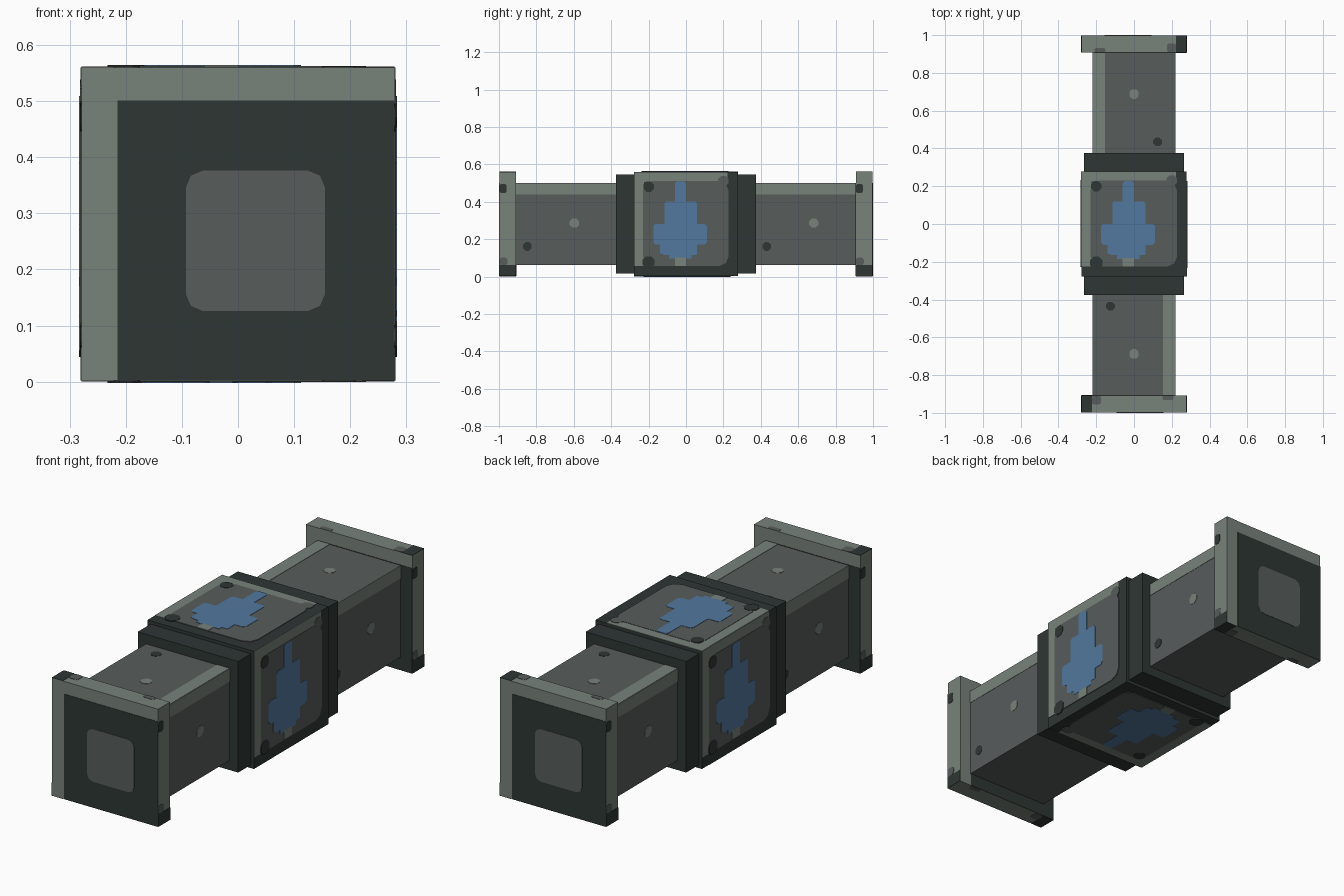
import bpy, math
from mathutils import Matrix, Vector

if "Cube" in bpy.data.objects:
    bpy.data.objects.remove(bpy.data.objects["Cube"])

MID = 0.281          # height of the long axis
STEP = 0.0015        # thickness of one painted layer


def material(name, rgb):
    m = bpy.data.materials.new(name)
    m.diffuse_color = (*rgb, 1)
    m.use_nodes = True
    m.node_tree.nodes["Principled BSDF"].inputs["Base Color"].default_value = m.diffuse_color
    return m


LIGHT = material("pale_grey_green", (0.188, 0.223, 0.198))
DARK = material("dark_slate", (0.027, 0.037, 0.034))
GREY = material("mid_grey", (0.095, 0.107, 0.105))
BLUE = material("blue", (0.084, 0.188, 0.342))

TURN = {"front": Matrix.Identity(3), "back": Matrix.Rotation(math.pi, 3, 'Z')}

# right, up and outward directions of each box face
FACES = {
    "right": ((0, 1, 0), (0, 0, 1), (1, 0, 0)),
    "left": ((0, -1, 0), (0, 0, 1), (-1, 0, 0)),
    "top": ((1, 0, 0), (0, 1, 0), (0, 0, 1)),
    "bottom": ((1, 0, 0), (0, -1, 0), (0, 0, -1)),
    "outer": ((1, 0, 0), (0, 0, 1), (0, -1, 0)),
    "inner": ((-1, 0, 0), (0, 0, 1), (0, 1, 0)),
}


def make(name, verts, faces, mat, end):
    verts = [TURN[end] @ v + Vector((0, 0, MID)) for v in verts]
    me = bpy.data.meshes.new(name)
    me.from_pydata(verts, [], faces)
    me.materials.append(mat)
    bpy.context.collection.objects.link(bpy.data.objects.new(name, me))


def box(name, half, y0, y1, mat, end="front"):
    v = [Vector((x, y, z)) for x in (-half, half) for y in (y0, y1) for z in (-half, half)]
    f = [(0, 1, 3, 2), (4, 6, 7, 5), (0, 4, 5, 1), (2, 3, 7, 6), (0, 2, 6, 4), (1, 5, 7, 3)]
    make(name, v, f, mat, end)


def plate(name, outline, face, dist, mat, layer=1, cy=0.0, end="front"):
    """Thin painted plate lying on a box face, outline counter-clockwise."""
    r, u, n = (Vector(a) for a in FACES[face])
    c = Vector((0, cy, 0)) if face not in ("outer", "inner") else Vector()
    k = len(outline)
    v = [c + r * a + u * b + n * (dist + h) for h in (0, STEP * layer) for a, b in outline]
    f = [tuple(range(k, 2 * k))]
    f += [(i, (i + 1) % k, k + (i + 1) % k, k + i) for i in range(k)]
    make(name, v, f, mat, end)


def rect(a0, a1, b0, b1, cut=0.0):
    if not cut:
        return [(a0, b0), (a1, b0), (a1, b1), (a0, b1)]
    q = cut * 0.3
    out = []
    for x, y, sx, sy in ((a0, b0, 1, 1), (a1, b0, -1, 1), (a1, b1, -1, -1), (a0, b1, 1, -1)):
        corner = [(x, y + sy * cut), (x + sx * q, y + sy * q), (x + sx * cut, y)]
        out += corner if sx * sy > 0 else corner[::-1]
    return out


def dot(a, b, r=0.027):
    return [(a + r * math.cos(t * math.pi / 4 + math.pi / 8),
             b + r * math.sin(t * math.pi / 4 + math.pi / 8)) for t in range(8)]


# centre block with a framed window on each side
H = 0.279
box("centre_block", H, -H, H, DARK)
blob = [(-.09, -.185), (.03, -.185), (.03, -.165), (.06, -.165), (.06, -.11), (.10, -.11),
        (.112, -.095), (.112, -.01), (.10, 0), (.06, 0), (.06, .11), (.05, .12), (0, .12),
        (0, .215), (-.01, .228), (-.05, .228), (-.06, .215), (-.06, .12), (-.105, .12),
        (-.115, .11), (-.115, 0), (-.165, 0), (-.175, -.01), (-.175, -.095), (-.165, -.11),
        (-.14, -.11), (-.14, -.155), (-.115, -.165), (-.09, -.165)]
for face in ("right", "left", "top", "bottom"):
    def paint(part, shape, mat, layer):
        plate(f"block_{face}_{part}", shape, face, H, mat, layer)
    paint("edge_left", rect(-H, -.225, -.225, H), LIGHT, 1)
    paint("edge_top", rect(-.225, .222, .225, H), LIGHT, 1)
    paint("panel", rect(-.23, .227, -.225, .23, .05), GREY, 2)
    paint("corner_patch", dot(.2, .23, .03), GREY, 2)
    paint("lower_stripe", rect(-.06, 0, -.225, -.18), LIGHT, 3)
    paint("window", blob, BLUE, 3)
    paint("stud_upper", dot(-.2, .2, .03), DARK, 3)
    paint("stud_lower", dot(-.2, -.205, .035), DARK, 3)

for end in ("front", "back"):
    # collar, square tube and end cap
    box(f"{end}_collar", 0.2635, -0.375, -0.27, DARK, end)
    box(f"{end}_tube", 0.218, -0.92, -0.36, GREY, end)
    box(f"{end}_cap", H, -0.997, -0.908, LIGHT, end)

    # tube highlights and rivets
    T, cy = 0.218, -0.64
    for face in ("right", "left"):
        plate(f"{end}_tube_{face}_strip", rect(-.27, .27, .157, T), face, T, LIGHT, 1, cy, end)
        plate(f"{end}_tube_{face}_rivet", dot(.043, .005), face, T, LIGHT, 1, cy, end)
        plate(f"{end}_tube_{face}_hole", dot(-.208, -.12, .025), face, T, DARK, 1, cy, end)
    plate(f"{end}_tube_top_strip", rect(.153, T, -.27, .27), "top", T, LIGHT, 1, cy, end)
    plate(f"{end}_tube_top_rivet", dot(0, -.048), "top", T, LIGHT, 1, cy, end)
    plate(f"{end}_tube_top_hole", dot(-.125, .205, .025), "top", T, DARK, 1, cy, end)

    # cap faces: dark field, grey square on the outside
    for face, dist in (("outer", .997), ("inner", -.908)):
        plate(f"{end}_cap_{face}_field", rect(-.215, H, -H, .22), face, dist, DARK, 1, 0, end)
    plate(f"{end}_cap_square", rect(-.093, .155, -.155, .095, .03), "outer", .997, GREY, 2, 0, end)

    # cap rims: dark end and worn patches
    cy, w = -0.9525, 0.0445
    for face in ("right", "left"):
        plate(f"{end}_cap_{face}_foot", rect(-w, w, -H, -.22), face, H, DARK, 1, cy, end)
        plate(f"{end}_cap_{face}_chip", rect(-w, -.006, .165, .215, .012), face, H, DARK, 1, cy, end)
        plate(f"{end}_cap_{face}_wear", rect(-w, -.002, -.22, -.18, .012), face, H, GREY, 1, cy, end)
    for face, s in (("top", 1), ("bottom", -1)):
        plate(f"{end}_cap_{face}_foot", rect(-H, -.222, -w, w), face, H, DARK, 1, cy, end)
        lo, hi = sorted((s * w, -s * .004))
        plate(f"{end}_cap_{face}_wear", rect(-.222, -.175, lo, hi, .012), face, H, GREY, 1, cy, end)
        lo, hi = sorted((s * w, s * .02))
        plate(f"{end}_cap_{face}_chip", rect(.15, .21, lo, hi, .01), face, H, GREY, 1, cy, end)
